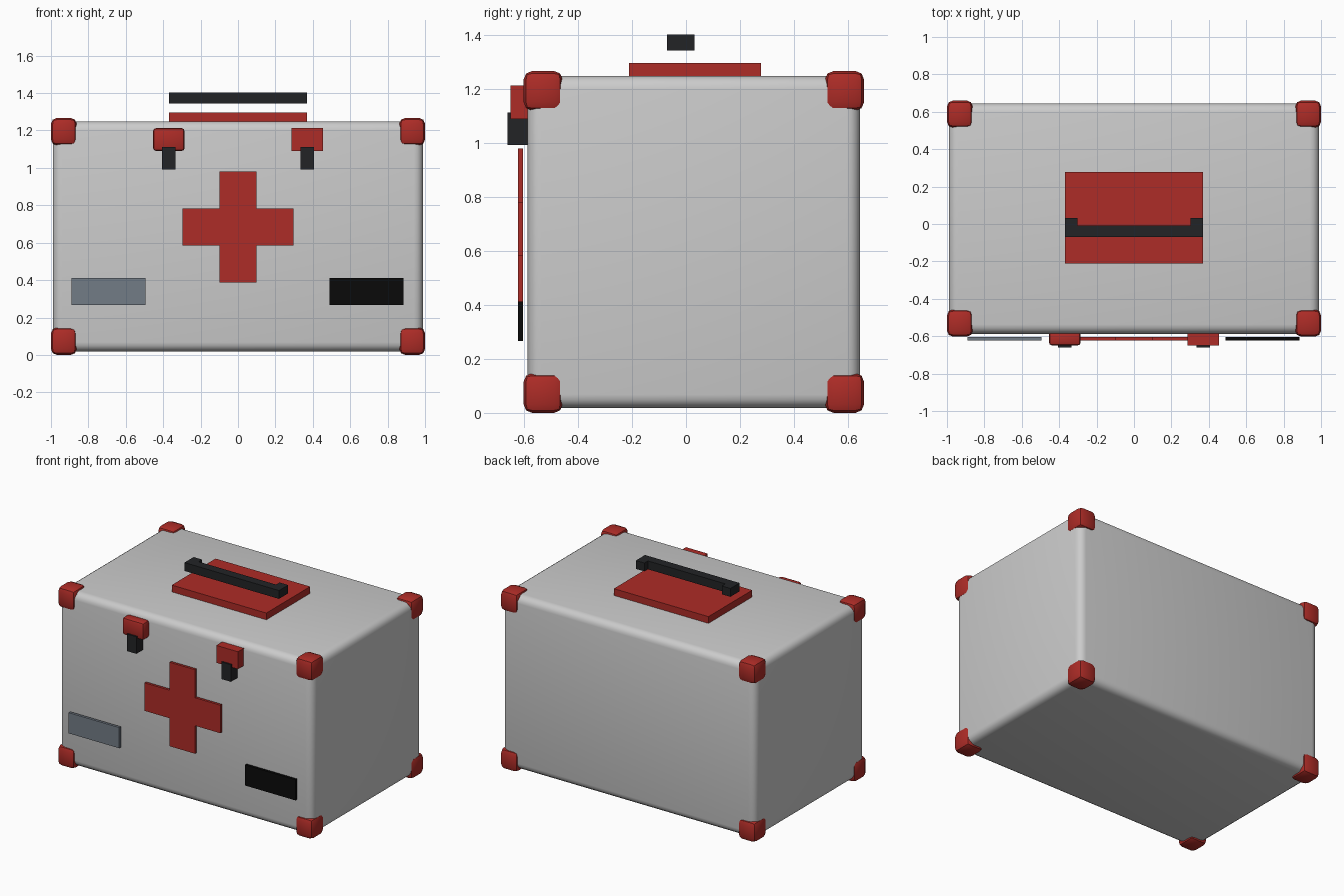
import bpy, bmesh, math
from mathutils import Vector

if "Cube" in bpy.data.objects:
    bpy.data.objects.remove(bpy.data.objects["Cube"])


def material(name, rgb):
    m = bpy.data.materials.new(name)
    m.diffuse_color = (*rgb, 1)
    m.use_nodes = True
    m.node_tree.nodes["Principled BSDF"].inputs["Base Color"].default_value = m.diffuse_color
    return m


RED = material("red", (0.42, 0.025, 0.02))
BLACK = material("soft_black", (0.016, 0.017, 0.019))
DARK = material("deep_black", (0.003, 0.003, 0.003))
SLATE = material("slate", (0.17, 0.2, 0.24))


def finish(bm, name, mat=None, bevel=0, segments=2):
    bmesh.ops.recalc_face_normals(bm, faces=bm.faces)
    mesh = bpy.data.meshes.new(name)
    bm.to_mesh(mesh)
    bm.free()
    ob = bpy.data.objects.new(name, mesh)
    bpy.context.collection.objects.link(ob)
    if mat:
        mesh.materials.append(mat)
    if bevel:
        mod = ob.modifiers.new("rounded_edges", 'BEVEL')
        mod.width = bevel
        mod.segments = segments
        bpy.ops.object.select_all(action='DESELECT')
        ob.select_set(True)
        bpy.context.view_layer.objects.active = ob
        bpy.ops.object.modifier_apply(modifier=mod.name)
        bpy.ops.object.shade_smooth_by_angle(angle=math.radians(35))
    return ob


def box(name, x, y, z, mat=None, bevel=0, segments=2):
    """Box from (min, max) pairs."""
    bm = bmesh.new()
    bmesh.ops.create_cube(bm, size=1)
    for v in bm.verts:
        v.co = Vector([(a + b) / 2 + c * (b - a) for (a, b), c in zip((x, y, z), v.co)])
    return finish(bm, name, mat, bevel, segments)


def prism(name, outline, direction, mat):
    """Extrude a flat outline along a direction."""
    bm = bmesh.new()
    face = bm.faces.new([bm.verts.new(p) for p in outline])
    ext = bmesh.ops.extrude_face_region(bm, geom=[face])
    moved = [g for g in ext['geom'] if isinstance(g, bmesh.types.BMVert)]
    bmesh.ops.translate(bm, verts=moved, vec=direction)
    return finish(bm, name, mat)


# Case body with rounded edges
box("case_body", (-0.99, 0.99), (-0.587, 0.645), (0.018, 1.249), None, 0.05, 4)

# Eight corner guards
for xn, x in (("left", (-1, -0.862)), ("right", (0.862, 1))):
    for yn, y in (("front", (-0.602, -0.457)), ("back", (0.515, 0.66))):
        for zn, z in (("bottom", (0, 0.147)), ("top", (1.12, 1.267))):
            box(f"corner_guard_{zn}_{yn}_{xn}", x, y, z, RED, 0.032, 2)

# Lid plate and the handle above it, with its two returned ends
box("lid_plate", (-0.37, 0.37), (-0.212, 0.278), (1.245, 1.297), RED)
H = [(-0.37, -0.07), (0.37, -0.07), (0.37, 0.032), (0.303, 0.032),
     (0.303, -0.007), (-0.303, -0.007), (-0.303, 0.032), (-0.37, 0.032)]
prism("carry_handle", [(x, y, 1.343) for x, y in H], (0, 0, 0.059), BLACK)

# Latches: the left one is softened, the right one is sharp
for side, s, bev in (("left", -1, 0.018), ("right", 1, 0)):
    c = 0.37 * s
    box(f"latch_{side}", (c - 0.085, c + 0.085), (-0.65, -0.573), (1.09, 1.213), RED, bev)
    box(f"latch_tab_{side}", (c - 0.037, c + 0.037), (-0.661, -0.583), (0.992, 1.113), BLACK)

# Cross on the front
a, b = 0.099, 0.297
C = [(-a, -b), (a, -b), (a, -a), (b, -a), (b, a), (a, a),
     (a, b), (-a, b), (-a, a), (-b, a), (-b, -a), (-a, -a)]
prism("front_cross", [(x, -0.622, 0.683 + z) for x, z in C], (0, 0.018, 0), RED)

# Blank front plates
box("front_plate_left", (-0.89, -0.494), (-0.622, -0.604), (0.266, 0.412), SLATE)
box("front_plate_right", (0.49, 0.886), (-0.622, -0.604), (0.266, 0.412), DARK)
